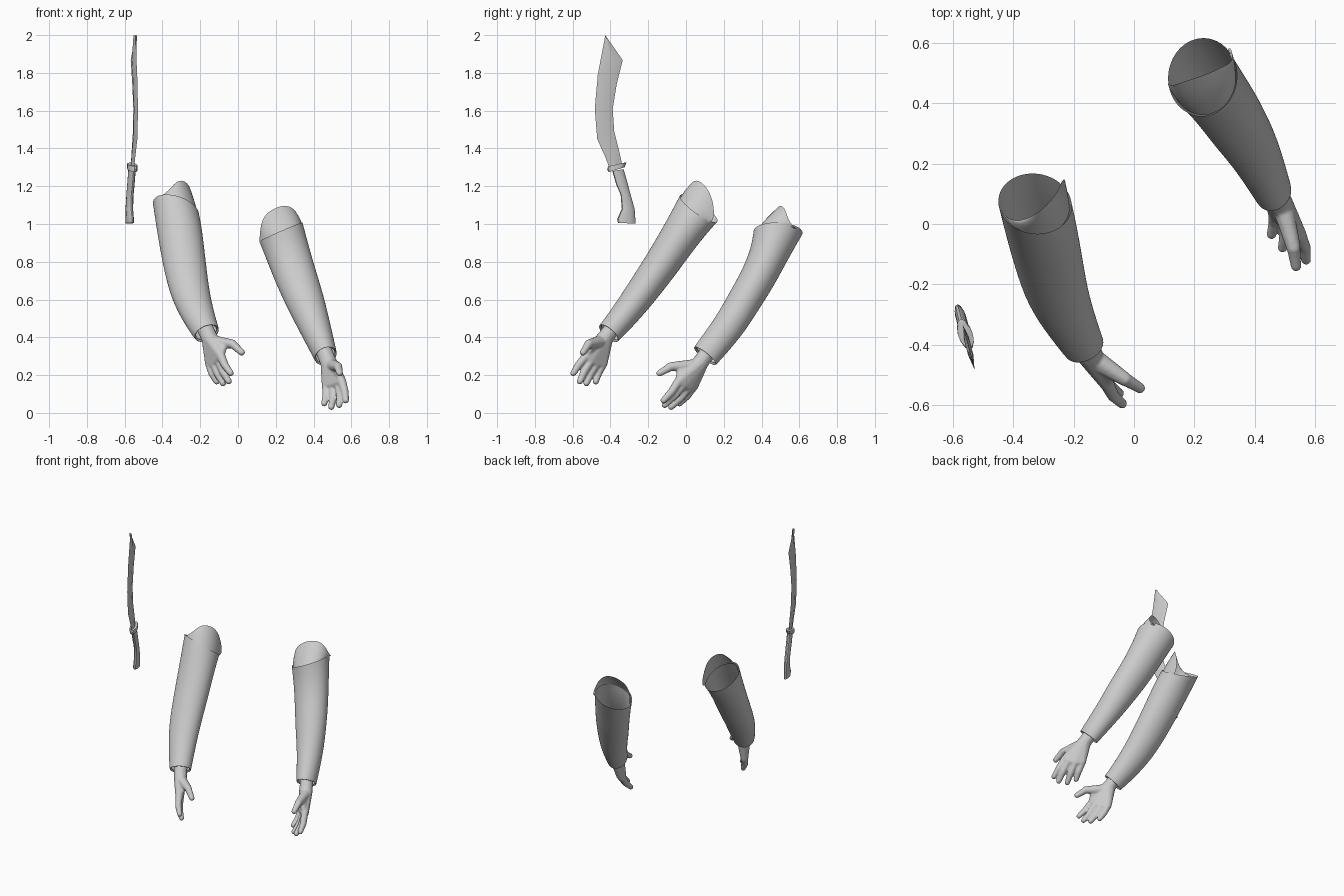
import bpy, bmesh
from math import cos, sin, pi, radians
from mathutils import Vector as V

cube = bpy.data.objects.get("Cube")
if cube:
    bpy.data.objects.remove(cube)

grey = bpy.data.materials.new("plain grey")
grey.use_nodes = True
colour = (0.6, 0.6, 0.6, 1)
grey.diffuse_color = colour
for node in grey.node_tree.nodes:
    if node.type == 'BSDF_PRINCIPLED':
        node.inputs["Base Color"].default_value = colour


def finish(name, bm, subdivide=0, sharp_angle=None):
    """Turn a bmesh into a named, shaded object."""
    mesh = bpy.data.meshes.new(name)
    bm.to_mesh(mesh)
    bm.free()
    mesh.materials.append(grey)
    obj = bpy.data.objects.new(name, mesh)
    bpy.context.collection.objects.link(obj)
    mesh.shade_smooth()
    if subdivide:
        mod = obj.modifiers.new("Subdivision", 'SUBSURF')
        mod.levels = mod.render_levels = subdivide
    if sharp_angle:
        bpy.ops.object.select_all(action='DESELECT')
        obj.select_set(True)
        bpy.context.view_layer.objects.active = obj
        bpy.ops.object.shade_smooth_by_angle(angle=radians(sharp_angle))
    return obj


def loft(name, rings, closed=True, caps=False, **options):
    """Skin a row of point rings (closed) or strips (open)."""
    bm = bmesh.new()
    rows = [[bm.verts.new(p) for p in ring] for ring in rings]
    count = len(rows[0])
    for a, b in zip(rows, rows[1:]):
        for i in range(count if closed else count - 1):
            j = (i + 1) % count
            bm.faces.new((a[i], a[j], b[j], b[i]))
    if caps:
        bm.faces.new(rows[0])
        bm.faces.new(rows[-1])
        bmesh.ops.recalc_face_normals(bm, faces=bm.faces)
    return finish(name, bm, **options)


def ellipse(centre, across, front, angles):
    return [centre + across * cos(a) + front * sin(a) for a in angles]


def sleeve_and_flap(side, rim, sections, arch):
    """Forearm sleeve with a hem, and the raised flap at the elbow."""
    right, front, left, back = map(V, rim)
    middle = (right + front + left + back) / 4
    across, forward = (right - left) / 2, (front - back) / 2
    turn = [2 * pi * i / 24 for i in range(24)]
    rings = [ellipse(middle, across, forward, turn)]
    centres = [middle] + [V(s[:3]) for s in sections]
    for i, (x, y, z, wide, deep) in enumerate(sections, 1):
        axis = (centres[min(i + 1, len(sections))] - centres[i - 1]).normalized()
        u = (V((1, 0, 0)) - axis * axis.x).normalized()
        v = u.cross(axis)
        if v.y > 0:
            v = -v
        rings.append(ellipse(centres[i], u * wide, v * deep, turn))
    # hem: a firm edge, then the cloth turns inward
    end, last = centres[-1], rings[-1]
    for scale, back_off in ((0.97, 0), (0.82, 0.01)):
        rings.append([end + (p - end) * scale - axis * back_off for p in last])
    loft(side + "_sleeve", rings, subdivide=2)

    # flap: from just inside the rim up to an arched edge
    top = [V(p) for p in arch]
    down = (centres[1] - middle).normalized() * 0.015
    angles = [radians(175 - 220 * i / (len(top) - 1)) for i in range(len(top))]
    base = [p + down for p in ellipse(middle, across * 0.985, forward * 0.985, angles)]
    between = [(a + b) / 2 + ((a + b) / 2 - middle) * 0.06 for a, b in zip(base, top)]
    loft(side + "_elbow_flap", [base, between, top], closed=False, subdivide=2)


def add_hull(bm, balls):
    """Add the convex hull of some spheres, given as (point, radius)."""
    part = bmesh.new()
    for point, radius in balls:
        made = bmesh.ops.create_icosphere(part, subdivisions=2, radius=radius)
        bmesh.ops.translate(part, verts=made["verts"], vec=point)
    hull = bmesh.ops.convex_hull(part, input=part.verts)
    loose = {g for g in hull["geom_interior"] if isinstance(g, bmesh.types.BMVert)}
    bmesh.ops.delete(part, geom=list(loose), context='VERTS')
    temp = bpy.data.meshes.new("part")
    part.to_mesh(temp)
    part.free()
    bm.from_mesh(temp)
    bpy.data.meshes.remove(temp)


def hand(side, wrist, knuckles, tips, thumb):
    """Palm, four bent fingers and a thumb, fused into one skin."""
    bm = bmesh.new()
    wrist, knuckles, tips, thumb = [[V(p) for p in row]
                                    for row in (wrist, knuckles, tips, thumb)]
    outward = (knuckles[0] - knuckles[3]).cross(tips[1] - knuckles[1]).normalized()
    if outward.dot(thumb[2] - knuckles[1]) > 0:
        outward = -outward
    # forearm end and palm
    add_hull(bm, [(p, 0.044) for p in wrist])
    add_hull(bm, [(wrist[1], 0.045)] + [(k, 0.025) for k in knuckles])
    # fingers
    for knuckle, tip in zip(knuckles, tips):
        joint = knuckle.lerp(tip, 0.5) + outward * 0.008
        add_hull(bm, [(knuckle, 0.024), (joint, 0.021)])
        add_hull(bm, [(joint, 0.021), (tip.lerp(joint, 0.12), 0.017)])
    # thumb and the web beside it
    base, joint, tip = thumb
    add_hull(bm, [(base, 0.034), (joint, 0.024), (knuckles[0], 0.02)][:2])
    add_hull(bm, [(joint, 0.023), (tip, 0.018)])
    add_hull(bm, [(base, 0.03), (base.lerp(joint, 0.5), 0.02), (knuckles[0], 0.02)])
    obj = finish(side + "_hand", bm)
    skin = obj.modifiers.new("Fuse", 'REMESH')
    skin.mode, skin.voxel_size, skin.use_smooth_shade = 'VOXEL', 0.005, True
    relax = obj.modifiers.new("Relax", 'SMOOTH')
    relax.factor, relax.iterations = 0.5, 6


# right arm
sleeve_and_flap(
    "right",
    [(-.195, .05, 1.05), (-.35, -.03, 1.16), (-.44, .08, 1.1), (-.33, .17, 1.02)],
    [(-.31, -.01, .97, .12, .105), (-.285, -.12, .8, .115, .094),
     (-.255, -.24, .63, .105, .085), (-.205, -.34, .5, .085, .073),
     (-.165, -.41, .42, .07, .066)],
    [(-.42, .01, 1.13), (-.37, .01, 1.17), (-.33, .03, 1.225), (-.29, .06, 1.235),
     (-.25, .11, 1.2), (-.24, .145, 1.12), (-.23, .15, 1.04)])
hand("right",
     [(-.18, -.38, .46), (-.15, -.43, .395)],
     [(-.09, -.53, .3), (-.1, -.505, .275), (-.125, -.475, .26), (-.15, -.44, .26)],
     [(-.035, -.6, .205), (-.045, -.565, .16), (-.075, -.53, .15), (-.11, -.48, .16)],
     [(-.115, -.46, .375), (-.03, -.515, .365), (.02, -.545, .32)])

# left arm
sleeve_and_flap(
    "left",
    [(.34, .5, 1.01), (.24, .36, .965), (.11, .47, .91), (.22, .62, .945)],
    [(.265, .44, .84, .118, .102), (.31, .38, .71, .112, .094),
     (.36, .3, .58, .102, .09), (.405, .23, .46, .085, .086),
     (.465, .1, .3, .062, .076)],
    [(.115, .47, .92), (.12, .455, 1.01), (.155, .47, 1.065), (.24, .495, 1.105),
     (.3, .525, 1.085), (.33, .54, 1.02), (.325, .575, .98)])
hand("left",
     [(.45, .13, .34), (.48, .075, .265)],
     [(.55, -.04, .165), (.535, -.015, .15), (.505, .015, .135), (.468, .04, .14)],
     [(.572, -.125, .06), (.535, -.12, .035), (.492, -.085, .025), (.455, -.04, .045)],
     [(.5, .035, .25), (.53, -.08, .245), (.538, -.14, .21)])


# knife: stations are (back y, back z, edge y, edge z)
def knife_part(name, stations, thickness, sides, **options):
    def place(y, z, offset):
        return V((-.655 - .26 * y + offset, y, z))
    rings = []
    for y1, z1, y2, z2 in stations:
        ring = []
        for i in range(sides):
            a = 2 * pi * i / sides
            t = (1 - cos(a)) / 2
            ring.append(place(y1 + (y2 - y1) * t, z1 + (z2 - z1) * t,
                              sin(a) * thickness / 2))
        rings.append(ring)
    loft(name, rings, caps=True, **options)


knife_part("knife_blade",
           [(-.4, 1.28, -.335, 1.3), (-.425, 1.35, -.35, 1.37),
            (-.47, 1.45, -.38, 1.49), (-.483, 1.61, -.388, 1.61),
            (-.467, 1.79, -.367, 1.74), (-.45, 1.88, -.335, 1.867),
            (-.427, 2, -.424, 1.995)], .018, 4, sharp_angle=25)
knife_part("knife_guard",
           [(-.41, 1.275, -.325, 1.3), (-.417, 1.29, -.315, 1.325),
            (-.412, 1.305, -.325, 1.325)], .05, 12, sharp_angle=40)
knife_part("knife_handle",
           [(-.39, 1.28, -.33, 1.29), (-.37, 1.21, -.31, 1.22),
            (-.346, 1.155, -.293, 1.155), (-.34, 1.08, -.272, 1.08),
            (-.365, 1.025, -.268, 1.025), (-.36, 1.005, -.266, 1.003)],
           .036, 12, sharp_angle=40)
